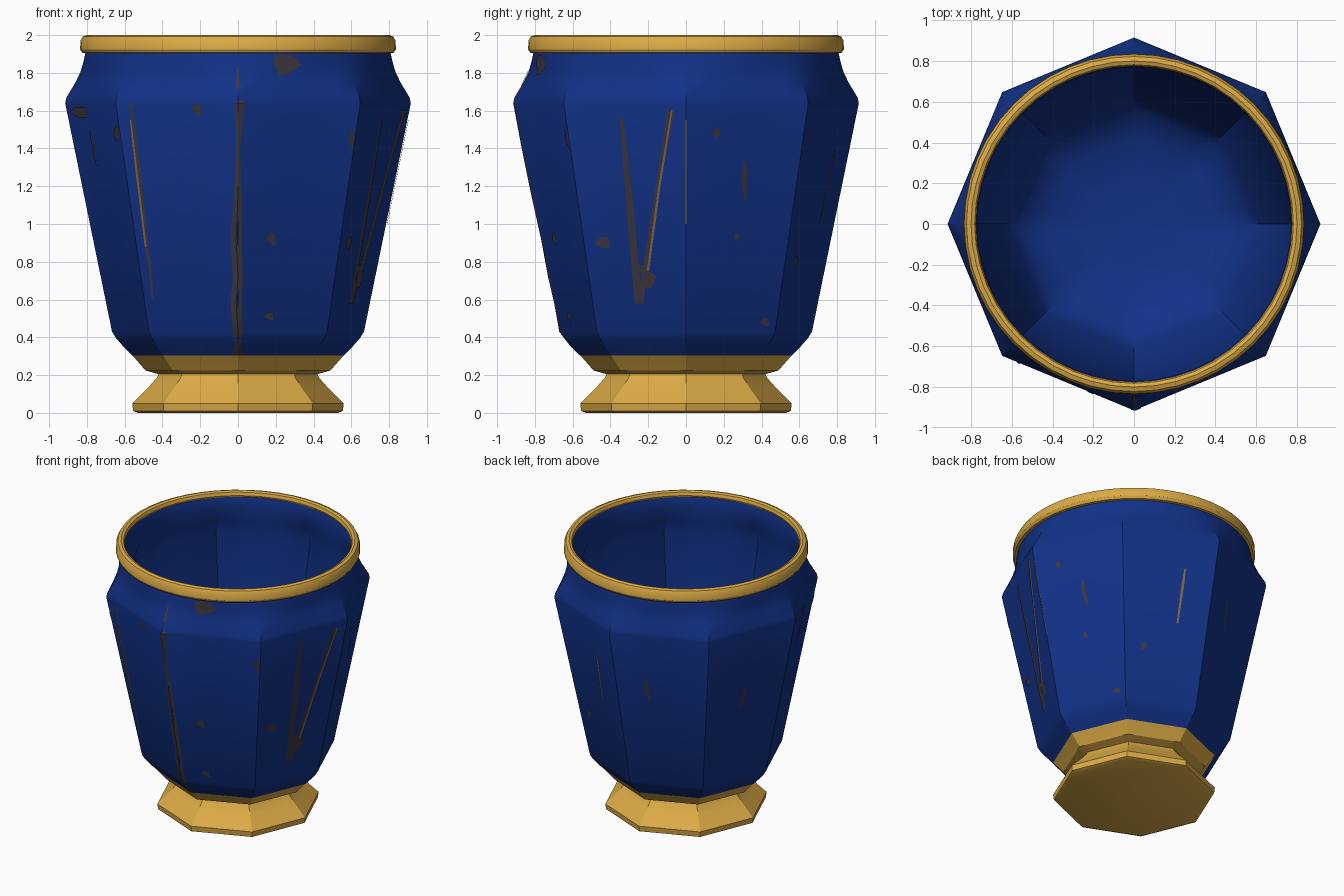
import bpy, bmesh, math, random

if "Cube" in bpy.data.objects:
    bpy.data.objects.remove(bpy.data.objects["Cube"])

random.seed(4)
SEG = 48
OCT = math.pi / 4


def material(name, rgb):
    m = bpy.data.materials.new(name)
    m.diffuse_color = (*rgb, 1)
    m.use_nodes = True
    m.node_tree.nodes["Principled BSDF"].inputs["Base Color"].default_value = m.diffuse_color
    return m


BLUE = material("cobalt blue", (0.006, 0.032, 0.25))
GOLD = material("gold", (0.72, 0.41, 0.062))
WORN = material("worn grey", (0.05, 0.04, 0.05))
TAN = material("exposed tan", (0.22, 0.14, 0.07))


def ring_radius(r, roundness, a):
    """Radius at angle a of a ring between an octagon (0) and a circle (1)."""
    octagon = r * math.cos(OCT / 2) / math.cos(a % OCT - OCT / 2)
    return octagon + (r - octagon) * roundness


def finish(name, bm, mats, angle=32):
    me = bpy.data.meshes.new(name)
    bm.to_mesh(me)
    bm.free()
    for m in mats:
        me.materials.append(m)
    ob = bpy.data.objects.new(name, me)
    bpy.context.collection.objects.link(ob)
    bpy.ops.object.select_all(action='DESELECT')
    ob.select_set(True)
    bpy.context.view_layer.objects.active = ob
    bpy.ops.object.shade_smooth_by_angle(angle=math.radians(angle))
    return ob


def lathe(name, profile, mats, rule=None, cap_start=False, cap_end=False, closed=False):
    """Stack rings given as (radius, z, roundness)."""
    bm = bmesh.new()
    rings = []
    for r, z, k in profile:
        ring = []
        for i in range(SEG):
            a = 2 * math.pi * i / SEG
            q = ring_radius(r, k, a)
            ring.append(bm.verts.new((q * math.cos(a), q * math.sin(a), z)))
        rings.append(ring)
    pairs = list(zip(rings, rings[1:]))
    if closed:
        pairs.append((rings[-1], rings[0]))
    for j, (lo, hi) in enumerate(pairs):
        for i in range(SEG):
            n = (i + 1) % SEG
            f = bm.faces.new((lo[i], lo[n], hi[n], hi[i]))
            f.material_index = rule(j) if rule else 0
    if cap_start:
        bm.faces.new(rings[0][::-1])
    if cap_end:
        bm.faces.new(rings[-1])
    return finish(name, bm, mats)


# Flared octagonal foot
lathe("foot", [(0.53, 0, 0), (0.555, 0.01, 0), (0.56, 0.05, 0), (0.525, 0.085, 0),
               (0.47, 0.14, 0), (0.43, 0.185, 0), (0.42, 0.205, 0), (0.45, 0.215, 0)],
      [GOLD], cap_start=True, cap_end=True)

# Hollow body: outer wall up, then inner wall down to the bowl floor
OUTER = [(0.42, 0.205, 0), (0.49, 0.225, 0), (0.56, 0.305, 0), (0.61, 0.355, 0),
         (0.645, 0.395, 0), (0.667, 0.43, 0), (0.915, 1.64, 0), (0.908, 1.67, 0.05),
         (0.86, 1.75, 0.3), (0.832, 1.81, 0.6), (0.815, 1.87, 0.9), (0.805, 1.92, 1)]
INNER = [(0.785, 1.975, 1), (0.77, 1.93, 1), (0.775, 1.87, 0.9), (0.80, 1.78, 0.5),
         (0.86, 1.65, 0), (0.62, 0.47, 0), (0.56, 0.38, 0), (0.42, 0.31, 0),
         (0.2, 0.28, 0), (0.02, 0.275, 0)]
lathe("body", OUTER + INNER, [BLUE, GOLD], rule=lambda j: 1 if j < 2 else 0, cap_end=True)

# Rounded circular lip
lathe("rim", [(0.80, 1.903, 1), (0.825, 1.907, 1), (0.836, 1.925, 1), (0.834, 1.97, 1),
              (0.822, 1.993, 1), (0.80, 2.0, 1), (0.782, 1.993, 1), (0.775, 1.97, 1)],
      [GOLD], closed=True)


def wall_radius(a, z):
    for (r0, z0, k0), (r1, z1, k1) in zip(OUTER, OUTER[1:]):
        if z0 <= z <= z1:
            t = (z - z0) / (z1 - z0)
            return ring_radius(r0, k0, a) * (1 - t) + ring_radius(r1, k1, a) * t
    return OUTER[-1][0]


def on_wall(side, u, z, lift):
    """Point on the outer wall at sideways offset u seen from direction side."""
    lo, hi = -math.pi / 2, math.pi / 2
    for _ in range(30):
        a = (lo + hi) / 2
        if wall_radius(side + a, z) * math.sin(a) < u:
            lo = a
        else:
            hi = a
    r = wall_radius(side + lo, z) + lift
    return (r * math.cos(side + lo), r * math.sin(side + lo), z)


def stroke(bm, side, points, lift=0.004):
    """Thin patch following (u, z, width) points from bottom to top."""
    rows = [[bm.verts.new(on_wall(side, u + s * w / 2, z, lift)) for s in (-1, 0, 1)]
            for u, z, w in points]
    for lo, hi in zip(rows, rows[1:]):
        for i in (0, 1):
            bm.faces.new((lo[i], lo[i + 1], hi[i + 1], hi[i]))


FRONT, RIGHT, BACK, LEFT = -math.pi / 2, 0, math.pi / 2, math.pi

# Long worn scratches: front corner, front left, and a V on the right
bm = bmesh.new()
stroke(bm, FRONT, [(0, 0.306, 0.07), (0, 0.355, 0.03), (0, 0.43, 0.05), (-0.01, 0.58, 0.06),
                   (0, 0.72, 0.05), (-0.01, 0.92, 0.06), (0, 1.15, 0.04), (0, 1.4, 0.02),
                   (0.01, 1.64, 0.05), (0, 1.75, 0.02), (0, 1.82, 0.01)])
stroke(bm, FRONT, [(-0.45, 0.6, 0.012), (-0.465, 0.78, 0.015), (-0.48, 0.88, 0.02),
                   (-0.53, 1.3, 0.03), (-0.565, 1.64, 0.015)])
stroke(bm, RIGHT, [(-0.25, 0.58, 0.04), (-0.265, 0.75, 0.04), (-0.3, 1.15, 0.035),
                   (-0.34, 1.56, 0.02)])
stroke(bm, RIGHT, [(-0.24, 0.58, 0.03), (-0.215, 0.75, 0.03), (-0.15, 1.2, 0.02),
                   (-0.08, 1.6, 0.04)])
finish("scratches", bm, [WORN])

# Bare highlights along the scratches
bm = bmesh.new()
stroke(bm, FRONT, [(-0.485, 0.88, 0.01), (-0.53, 1.25, 0.01), (-0.565, 1.55, 0.008)], 0.006)
stroke(bm, RIGHT, [(-0.2, 0.75, 0.012), (-0.14, 1.2, 0.012), (-0.075, 1.6, 0.008)], 0.006)
stroke(bm, RIGHT, [(0, 1.0, 0.008), (0, 1.55, 0.008)], 0.006)
stroke(bm, BACK, [(-0.2, 1.0, 0.012), (-0.2, 1.3, 0.018), (-0.2, 1.4, 0.01)], 0.006)
finish("scratch_highlights", bm, [TAN])

# Small chips: side, offset, height, width, length
CHIPS = [(FRONT, -0.83, 1.59, 0.1, 0.06), (FRONT, -0.21, 1.605, 0.05, 0.06),
         (FRONT, -0.64, 1.48, 0.03, 0.08), (FRONT, 0.18, 0.92, 0.05, 0.06),
         (FRONT, 0.17, 0.51, 0.05, 0.04), (FRONT, 0.6, 1.45, 0.03, 0.1),
         (FRONT, 0.64, 0.72, 0.03, 0.12), (FRONT, 0.25, 1.84, 0.13, 0.1),
         (RIGHT, -0.77, 1.86, 0.05, 0.07), (RIGHT, -0.43, 0.9, 0.08, 0.06),
         (RIGHT, 0.16, 1.48, 0.04, 0.05), (RIGHT, 0.31, 1.23, 0.03, 0.2),
         (RIGHT, 0.27, 0.93, 0.03, 0.04), (RIGHT, 0.42, 0.48, 0.05, 0.04),
         (BACK, 0.2, 1.2, 0.03, 0.2), (BACK, -0.4, 0.8, 0.04, 0.06),
         (LEFT, 0.25, 1.4, 0.03, 0.18), (LEFT, -0.3, 1.1, 0.03, 0.16)]
bm = bmesh.new()
for side, u, z, w, h in CHIPS:
    j = random.uniform(-0.25, 0.25) * w
    stroke(bm, side, [(u - j, z - h / 2, w * 0.35), (u + j, z, w), (u, z + h / 2, w * 0.5)])
finish("chips", bm, [WORN])
